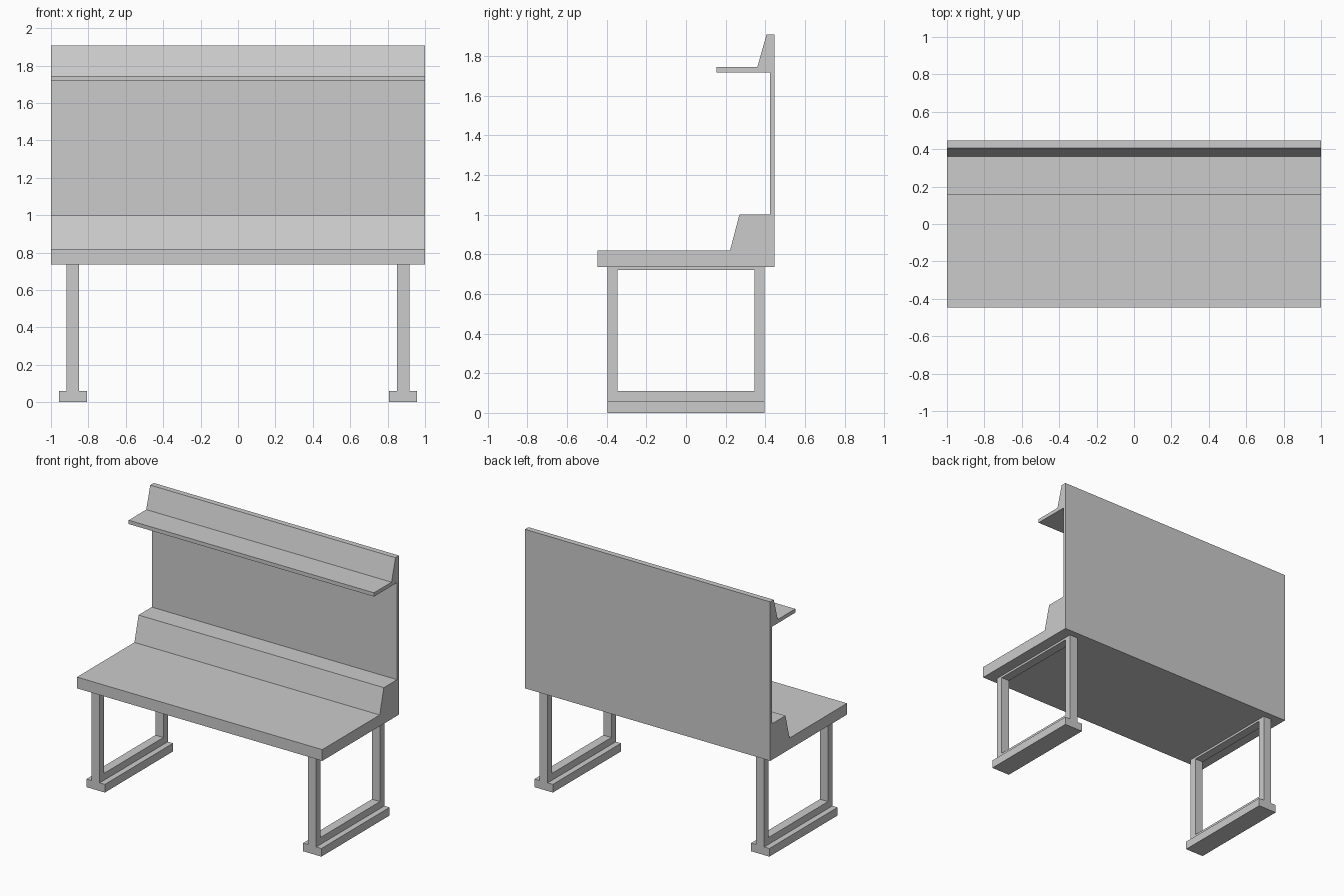
import bpy, bmesh

if "Cube" in bpy.data.objects:
    bpy.data.objects.remove(bpy.data.objects["Cube"])


def extrude_x(name, profile, x0, x1, hole=None):
    """Extrude a closed (y, z) profile from x0 to x1; hole makes a four-sided ring."""
    bm = bmesh.new()
    outer = [bm.verts.new((x0, y, z)) for y, z in profile]
    if hole:
        inner = [bm.verts.new((x0, y, z)) for y, z in hole]
        n = len(outer)
        faces = [bm.faces.new((outer[i], outer[(i + 1) % n], inner[(i + 1) % n], inner[i]))
                 for i in range(n)]
    else:
        faces = [bm.faces.new(outer)]
    result = bmesh.ops.extrude_face_region(bm, geom=faces, use_keep_orig=True)
    moved = [v for v in result["geom"] if isinstance(v, bmesh.types.BMVert)]
    bmesh.ops.translate(bm, verts=moved, vec=(x1 - x0, 0, 0))
    bmesh.ops.recalc_face_normals(bm, faces=bm.faces)
    mesh = bpy.data.meshes.new(name)
    bm.to_mesh(mesh)
    bm.free()
    obj = bpy.data.objects.new(name, mesh)
    bpy.context.collection.objects.link(obj)
    return obj


def rect(y0, y1, z0, z1):
    return [(y0, z0), (y1, z0), (y1, z1), (y0, z1)]


# Worktop, sloped riser, back panel and upper shelf share one side profile
extrude_x("worktop_back_and_shelf", [
    (-0.447, 0.736), (0.447, 0.736), (0.447, 1.908), (0.406, 1.908),
    (0.36, 1.745), (0.155, 1.745), (0.155, 1.717), (0.424, 1.717),
    (0.424, 1.002), (0.27, 1.002), (0.222, 0.819), (-0.447, 0.819)], -1, 1)

# Leg frames and feet, one set at each end
for side, cx in (("left", -0.883), ("right", 0.883)):
    extrude_x(side + "_leg_frame", rect(-0.397, 0.397, 0.06, 0.736),
              cx - 0.033, cx + 0.033, hole=rect(-0.345, 0.345, 0.111, 0.72))
    extrude_x(side + "_foot", rect(-0.397, 0.397, 0, 0.06), cx - 0.075, cx + 0.075)
